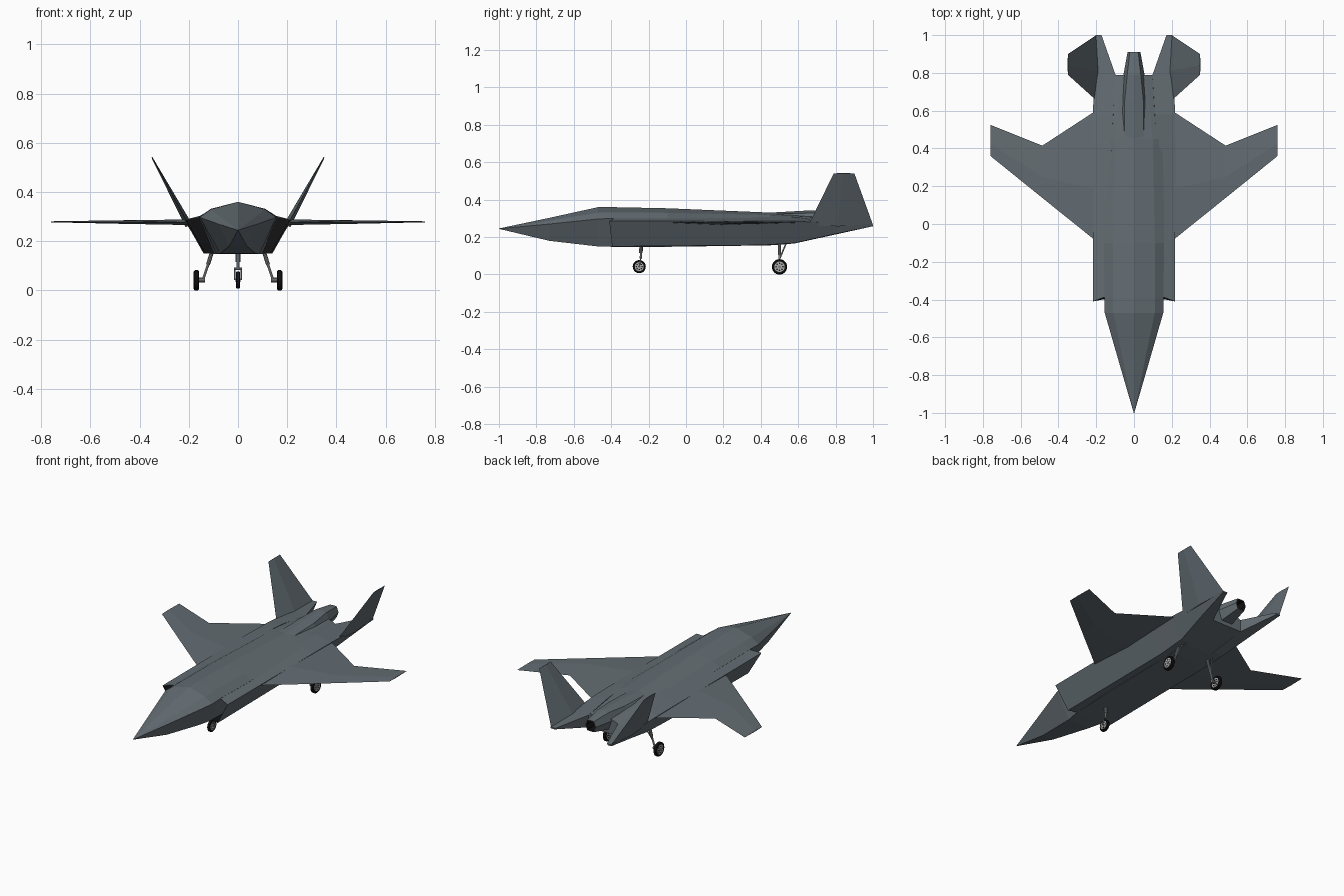
import bpy, bmesh, math
from mathutils import Vector

if "Cube" in bpy.data.objects:
    bpy.data.objects.remove(bpy.data.objects["Cube"])


def material(name, rgb):
    m = bpy.data.materials.new(name)
    m.diffuse_color = (*rgb, 1)
    m.use_nodes = True
    m.node_tree.nodes["Principled BSDF"].inputs["Base Color"].default_value = m.diffuse_color
    return m


GREY = material("slate grey skin", (0.125, 0.152, 0.170))
BLACK = material("black", (0.006, 0.006, 0.007))
METAL = material("strut metal", (0.22, 0.23, 0.24))
RIM = material("light rim", (0.42, 0.42, 0.42))


def finish(name, bm, mats, smooth=False):
    me = bpy.data.meshes.new(name)
    bm.to_mesh(me)
    bm.free()
    for m in mats:
        me.materials.append(m)
    ob = bpy.data.objects.new(name, me)
    bpy.context.collection.objects.link(ob)
    if smooth:
        bpy.context.view_layer.objects.active = ob
        ob.select_set(True)
        bpy.ops.object.shade_smooth_by_angle(angle=math.radians(35))
        ob.select_set(False)
    return ob


def loft(name, rings, mats=(GREY,), hole=None, depth=(0, 0, 0), rim=0.005, smooth=False):
    """Skin rings of points; hole = 0 or -1 sinks a black opening into that end."""
    bm = bmesh.new()
    vs = [[bm.verts.new(p) for p in r] for r in rings]
    n = len(rings[0])
    for a, b in zip(vs, vs[1:]):
        for i in range(n):
            j = (i + 1) % n
            bm.faces.new((a[i], a[j], b[j], b[i]))
    caps = [bm.faces.new(vs[0]), bm.faces.new(vs[-1])]
    bmesh.ops.recalc_face_normals(bm, faces=bm.faces)
    if hole is not None:
        f = caps[hole]
        bmesh.ops.inset_region(bm, faces=[f], thickness=rim)
        old = set(bm.faces)
        new = bmesh.ops.extrude_face_region(bm, geom=[f])["geom"]
        bmesh.ops.translate(bm, vec=depth, verts=[v for v in new if isinstance(v, bmesh.types.BMVert)])
        if f.is_valid:
            bm.faces.remove(f)
            old.discard(f)
        for q in bm.faces:
            if q not in old:
                q.material_index = 1
    bmesh.ops.remove_doubles(bm, verts=bm.verts, dist=1e-5)
    return finish(name, bm, mats, smooth)


def hull_ring(y, pts):
    """Symmetric cross-section from right-side points; the first lies on the centre line."""
    right = [(x, y, z) for x, z in pts]
    return right + [(-x, y, z) for x, z in reversed(pts) if x > 0]


def rod(name, a, b, r, mat, segs=10):
    a, b = Vector(a), Vector(b)
    q = (b - a).to_track_quat('Z', 'Y')
    circle = [q @ Vector((r * math.cos(t), r * math.sin(t), 0))
              for t in (2 * math.pi * i / segs for i in range(segs))]
    return loft(name, [[a + c for c in circle], [b + c for c in circle]], (mat,), smooth=True)


def lathe_x(name, centre, profile, mat, segs=28):
    """Spin (x offset, radius) points round the x axis."""
    cx, cy, cz = centre
    rings = [[(cx + dx, cy + r * math.cos(t), cz + r * math.sin(t))
              for t in (2 * math.pi * i / segs for i in range(segs))] for dx, r in profile]
    return loft(name, rings, (mat,), smooth=True)


def wheel(name, c, r, w):
    lathe_x(name + "_tyre", c, [(-w * .8, r * .68), (-w, r * .76), (-w, r * .88), (-w * .6, r),
            (w * .6, r), (w, r * .88), (w, r * .76), (w * .8, r * .68)], BLACK)
    lathe_x(name + "_rim", c, [(-w * .9, r * .68), (w * .9, r * .68)], RIM)
    lathe_x(name + "_hub", c, [(-w * 1.15, r * .2), (w * 1.15, r * .2)], METAL, 12)
    for i in range(8):
        t = math.pi * i / 4
        p = Vector((c[0], c[1] + r * .45 * math.cos(t), c[2] + r * .45 * math.sin(t)))
        o = Vector((w * .94, 0, 0))
        rod(f"{name}_rim_slot_{i}", p - o, p + o, r * .11, BLACK, 6)


# Central fuselage from nose to tail
loft("fuselage", [
    hull_ring(-1.0, [(0, .246), (.0008, .2458), (.0014, .245), (.0008, .244)]),
    hull_ring(-.73, [(0, .303), (.056, .287), (.08, .270), (.036, .180)]),
    hull_ring(-.47, [(0, .360), (.11, .330), (.155, .297), (.072, .150)]),
    hull_ring(-.39, [(0, .360), (.11, .332), (.155, .300), (.088, .148)]),
    hull_ring(-.10, [(0, .354), (.11, .330), (.16, .300), (.10, .148)]),
    hull_ring(.45, [(0, .331), (.10, .318), (.16, .299), (.10, .156)]),
    hull_ring(.56, [(0, .326), (.09, .312), (.16, .295), (.10, .164)]),
    hull_ring(.79, [(0, .315), (.06, .300), (.11, .280), (.10, .212)])])

# Exhaust fairing with open hexagonal nozzle
loft("exhaust_nozzle", [
    hull_ring(.45, [(0, .331), (.05, .323), (.09, .28), (.05, .22)]),
    hull_ring(.65, [(0, .342), (.05, .328), (.075, .28), (.05, .22)]),
    hull_ring(.79, [(0, .342), (.036, .336), (.056, .29), (.036, .235)]),
    hull_ring(.91, [(0, .325), (.022, .324), (.034, .292), (.022, .260)])],
    (GREY, BLACK), -1, (0, -.09, 0), .004)

for s, side in ((1, "right"), (-1, "left")):
    def ring(pts):
        return [(s * x, y, z) for x, y, z in pts]

    # Intake trunk running back into the tail boom
    loft(side + "_intake_trunk", [
        ring([(.150, -.385, .300), (.217, -.410, .287), (.140, -.395, .150), (.085, -.375, .148)]),
        ring([(.120, .40, .312), (.219, .40, .287), (.140, .40, .157), (.080, .40, .155)]),
        ring([(.110, .58, .308), (.217, .58, .285), (.145, .58, .168), (.080, .58, .166)]),
        ring([(.098, .79, .285), (.212, .79, .275), (.175, .79, .215), (.098, .79, .212)]),
        ring([(.172, 1.0, .266), (.205, 1.0, .266), (.202, 1.0, .258), (.178, 1.0, .258)])],
        (GREY, BLACK), 0, (-s * .004, .22, 0), .004)

    # Wing: thin faceted sections from root to tip
    def wing_ring(x, le, te, z, h):
        m = le + .4 * (te - le)
        return ring([(x, le, z), (x, m, z + h), (x, te, z), (x, m, z - h)])
    loft(side + "_wing", [wing_ring(.16, -.123, .627, .277, .012),
                          wing_ring(.485, .138, .415, .278, .007),
                          wing_ring(.76, .36, .525, .279, .002)])

    # Canted tail fin
    def fin_ring(x, y0, y1, z, h):
        m = y0 + .45 * (y1 - y0)
        return ring([(x, y0, z), (x + h, m, z - h * .5), (x, y1, z), (x - h, m, z + h * .5)])
    loft(side + "_tail_fin", [fin_ring(.200, .655, 1.0, .264, .013),
                              fin_ring(.350, .79, .90, .541, .002)])

    # Main landing gear
    wheel(side + "_main_wheel", (s * .169, .5, .041), .041, .011)
    rod(side + "_main_strut_upper", (s * .100, .5, .175), (s * .122, .5, .105), .0085, METAL)
    rod(side + "_main_strut_lower", (s * .118, .5, .115), (s * .143, .5, .042), .0055, RIM)
    rod(side + "_main_axle", (s * .134, .5, .042), (s * .17, .5, .042), .010, METAL)
    rod(side + "_main_brace", (s * .105, .535, .165), (s * .128, .503, .09), .004, METAL)

    # Nose wheel fork arm
    rod(side + "_nose_fork", (s * .013, -.242, .09), (s * .013, -.25, .042), .0035, METAL)

# Nose landing gear
wheel("nose_wheel", (0, -.25, .042), .035, .009)
rod("nose_strut_upper", (0, -.24, .16), (0, -.241, .115), .010, METAL)
rod("nose_strut_lower", (0, -.241, .12), (0, -.242, .085), .006, RIM)
rod("nose_fork_bridge", (-.016, -.242, .088), (.016, -.242, .088), .005, METAL)
